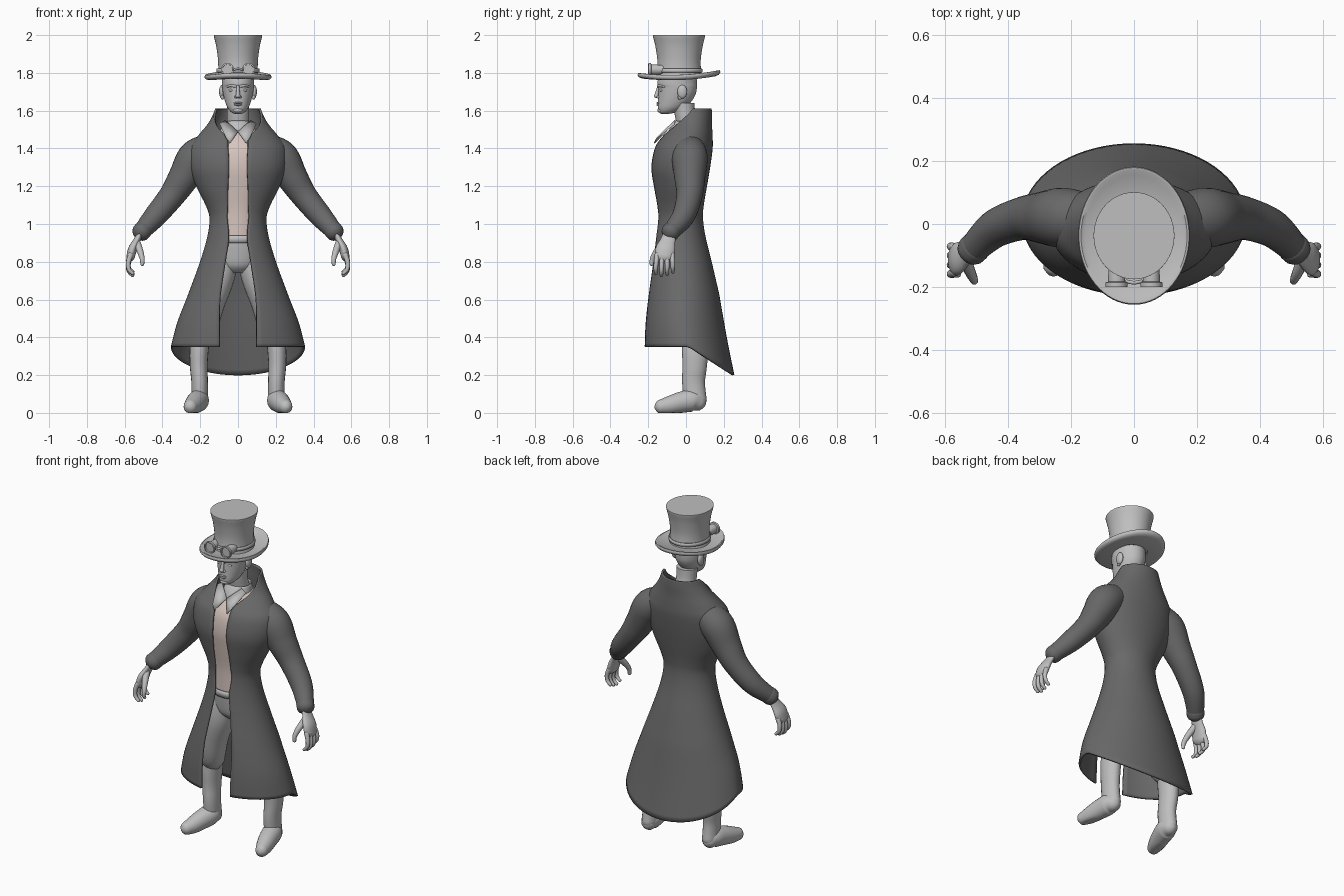
import bpy, bmesh
from math import sin, cos, pi, radians
from mathutils import Vector

if "Cube" in bpy.data.objects:
    bpy.data.objects.remove(bpy.data.objects["Cube"])
parts = []


def material(name, rgb):
    m = bpy.data.materials.new(name)
    m.use_nodes = True
    m.diffuse_color = (*rgb, 1)
    bsdf = next(n for n in m.node_tree.nodes if n.type == 'BSDF_PRINCIPLED')
    bsdf.inputs["Base Color"].default_value = (*rgb, 1)
    return m


dark = material("dark cloth", (.14, .14, .14))
light = material("light grey", (.52, .52, .52))
beige = material("beige shirt", (.68, .56, .51))


def finish(name, bm, mat, mirror=False, thick=0):
    bmesh.ops.recalc_face_normals(bm, faces=bm.faces)
    me = bpy.data.meshes.new(name)
    bm.to_mesh(me)
    bm.free()
    me.materials.append(mat)
    ob = bpy.data.objects.new(name, me)
    bpy.context.collection.objects.link(ob)
    if thick:
        s = ob.modifiers.new("Thickness", 'SOLIDIFY')
        s.thickness, s.offset = thick, 0
    if mirror:
        ob.modifiers.new("Mirror", 'MIRROR').use_mirror_merge = False
    parts.append(ob)
    return ob


def smooth_rows(rows, n):
    """Resample rows of numbers along a Catmull-Rom curve."""
    out, last = [], len(rows) - 1
    for k in range(n + 1):
        u = k / n * last
        i = min(int(u), last - 1)
        t = u - i
        p = [rows[max(0, min(last, i + j))] for j in (-1, 0, 1, 2)]
        out.append([b + .5 * t * (c - a + t * (2*a - 5*b + 4*c - d + t * (3*(b - c) + d - a)))
                    for a, b, c, d in zip(*p)])
    return out


def grid(name, rings, mat, closed=True, caps=True, loop=False, **kw):
    """Skin a list of rings with quads."""
    bm = bmesh.new()
    vs = [[bm.verts.new(p) for p in r] for r in rings]
    n = len(vs[0])
    for i in range(len(vs) if loop else len(vs) - 1):
        a, b = vs[i], vs[(i + 1) % len(vs)]
        for j in range(n if closed else n - 1):
            k = (j + 1) % n
            bm.faces.new((a[j], a[k], b[k], b[j]))
    if caps:
        bm.faces.new(vs[0])
        bm.faces.new(vs[-1])
    return finish(name, bm, mat, **kw)


def loft(name, rows, mat, n=16, seg=40, **kw):
    """Stack of level ellipses: (z, half width, front y, back y)."""
    rings = []
    for z, w, f, b in smooth_rows(rows, n):
        rings.append([Vector((w * sin(a), (f + b) / 2 - (b - f) / 2 * cos(a), z))
                      for a in (2 * pi * j / seg for j in range(seg))])
    return grid(name, rings, mat, **kw)


def tube(name, pts, mat, ref=(0, 1, 0), flat=(1, 1), n=20, seg=20, floor=-9, mirror=True):
    """Tube along (x, y, z, radius) points with rounded ends."""
    path = smooth_rows(pts, n)
    c = [Vector(p[:3]) for p in path]
    r = [p[3] for p in path]
    t0, t1 = (c[1] - c[0]).normalized(), (c[-1] - c[-2]).normalized()
    r0, r1 = r[0], r[-1]
    for s in (.5, .8, .97):
        k = (1 - s * s) ** .5
        c = [c[0] - t0 * r0 * (.3 if s == .5 else .2)] + c + [c[-1] + t1 * r1 * (.3 if s == .5 else .2)]
        r = [r0 * k] + r + [r1 * k]
    rings = []
    for i, p in enumerate(c):
        t = (c[min(i + 1, len(c) - 1)] - c[max(i - 1, 0)]).normalized()
        u = t.cross(Vector(ref)).normalized()
        v = u.cross(t)
        ring = [p + r[i] * (u * flat[0] * cos(a) + v * flat[1] * sin(a))
                for a in (2 * pi * j / seg for j in range(seg))]
        for q in ring:
            q.z = max(q.z, floor)
        rings.append(ring)
    return grid(name, rings, mat, mirror=mirror)


def ball(name, loc, size, mirror=True):
    bm = bmesh.new()
    bmesh.ops.create_uvsphere(bm, u_segments=20, v_segments=12, radius=1)
    for v in bm.verts:
        v.co = Vector(loc) + Vector(a * b for a, b in zip(v.co, size))
    return finish(name, bm, light, mirror)


# Long open coat: z, half width, front y, back y, opening half angle
coat_rows = [(1.61, .115, -.06, .13, 92), (1.57, .13, -.065, .132, 72), (1.52, .16, -.08, .132, 44),
             (1.46, .21, -.125, .135, 17), (1.40, .25, -.162, .135, 12), (1.3, .25, -.18, .122, 11),
             (1.2, .215, -.168, .105, 14), (1.1, .165, -.153, .088, 19), (1.03, .145, -.15, .084, 23),
             (.93, .157, -.158, .098, 18), (.8, .195, -.176, .13, 20), (.63, .257, -.203, .17, 21),
             (.48, .315, -.218, .21, 18), (.35, .35, -.222, .25, 16)]
rings = []
for z, w, f, b, o in smooth_rows(coat_rows, 60):
    ring, drop = [], max(0, (.63 - z) / .28)
    for j in range(65):
        a = radians(o) + (2 * pi - 2 * radians(o)) * j / 64
        ring.append(Vector((w * sin(a), (f + b) / 2 - (b - f) / 2 * cos(a),
                            z - .15 * drop * max(0, -cos(a)))))
    rings.append(ring)
grid("long_coat", rings, dark, closed=False, caps=False, thick=.012)

# Sleeves and cuffs
tube("sleeves", [(.15, .02, 1.40, .08), (.225, .02, 1.35, .095), (.285, .02, 1.25, .083),
                 (.35, .018, 1.15, .069), (.44, -.015, 1.04, .06), (.515, -.085, .955, .045)],
     dark, n=32, seg=28)
tube("cuffs", [(.503, -.073, .968, .05), (.516, -.086, .953, .049)], dark, n=3)

# Hands: wrist and palm, four curled fingers, thumb
tube("palms", [(.51, -.08, .965, .03), (.535, -.095, .915, .036), (.557, -.108, .87, .047),
               (.568, -.115, .83, .045)], light, flat=(.5, 1.1))
for i, name in enumerate(("index", "middle", "ring", "little")):
    y, dz = -.152 + .026 * i, (.004, -.006, 0, .012)[i]
    tube(name + "_fingers", [(.567, y, .84, .014), (.581, y - .006 + .003 * i, .79 + dz, .0125),
                             (.577, y - .008 + .004 * i, .755 + dz, .011),
                             (.556, y - .008 + .004 * i, .733 + dz, .009)], light, n=12, seg=12)
tube("thumbs", [(.535, -.115, .9, .02), (.518, -.155, .855, .017), (.507, -.178, .815, .013),
                (.507, -.182, .785, .01)], light, n=12, seg=12)

# Shirt with folded collar
loft("shirt", [(.92, .125, -.138, .075), (1.03, .12, -.138, .065), (1.1, .14, -.142, .07),
               (1.2, .185, -.155, .085), (1.3, .215, -.165, .1), (1.4, .2, -.15, .11),
               (1.47, .13, -.105, .11), (1.51, .08, -.07, .09)], beige, n=28)
loft("collar_stand", [(1.47, .085, -.095, .09), (1.51, .076, -.08, .08), (1.545, .07, -.055, .075)],
     light, n=6, caps=False, thick=.006)
bm = bmesh.new()
flap = [bm.verts.new(p) for p in ((0, -.108, 1.488), (.042, -.168, 1.428), (.062, -.155, 1.455),
                                  (.098, -.06, 1.53), (.066, -.058, 1.548))]
bm.faces.new((flap[0], flap[1], flap[2]))
bm.faces.new((flap[0], flap[2], flap[4]))
bm.faces.new((flap[2], flap[3], flap[4]))
finish("collar_flaps", bm, light, mirror=True, thick=.006)

# Breeches, waistband and buckle
loft("hips", [(.74, .06, -.07, .04), (.78, .11, -.11, .07), (.86, .135, -.128, .085),
              (.94, .125, -.138, .07)], light)
loft("waistband", [(.9, .132, -.146, .08), (.94, .128, -.147, .075)], light, n=2, caps=False, thick=.006)
tube("breeches", [(.07, -.02, .86, .08), (.105, -.022, .72, .087), (.15, -.01, .58, .08),
                  (.178, .01, .47, .075), (.19, .03, .41, .066), (.195, .04, .38, .05)], light, n=26)

# Boots
tube("boot_shafts", [(.19, .045, .44, .058), (.205, .048, .34, .064), (.208, .046, .25, .06),
                     (.203, .04, .16, .056), (.203, .05, .06, .056)], light, flat=(.78, 1.08), floor=.004)
tube("boot_feet", [(.203, .075, .052, .042), (.208, .035, .065, .058), (.222, -.025, .056, .056),
                   (.24, -.09, .04, .048), (.255, -.14, .032, .036)],
     light, ref=(0, 0, 1), flat=(.95, 1), floor=0)

# Head and neck
loft("neck", [(1.46, .085, -.07, .09), (1.52, .062, -.052, .07), (1.58, .058, -.06, .05),
              (1.64, .06, -.07, .045)], light)
loft("head", [(1.583, .018, -.13, -.09), (1.592, .036, -.143, -.05), (1.615, .055, -.149, -.005),
              (1.65, .069, -.148, .03), (1.69, .079, -.147, .052), (1.725, .084, -.147, .058),
              (1.745, .085, -.152, .058), (1.8, .087, -.14, .055)], light, n=28)
tube("nose", [(0, -.143, 1.73, .008), (0, -.153, 1.695, .01), (0, -.157, 1.676, .013)],
     light, n=8, seg=14, mirror=False)
ball("nostrils", (.011, -.147, 1.672), (.008, .01, .007))
tube("eyebrows", [(.012, -.147, 1.728, .007), (.035, -.138, 1.733, .008), (.06, -.112, 1.726, .005)],
     light, ref=(0, 0, 1), n=8, seg=10)
ball("eyes", (.034, -.128, 1.708), (.014, .012, .008))
ball("upper_lip", (0, -.146, 1.641), (.024, .01, .005), False)
ball("lower_lip", (0, -.145, 1.631), (.02, .011, .006), False)
ball("chin", (0, -.134, 1.602), (.026, .018, .014), False)
ball("ears", (.086, -.02, 1.7), (.014, .026, .036))
ball("ear_lobes", (.083, -.032, 1.672), (.009, .012, .014))

# Top hat: crown, curled brim and strap
loft("hat_crown", [(1.775, .112, -.16, .086), (1.81, .105, -.154, .08), (1.87, .106, -.152, .078),
                   (1.94, .115, -.162, .088), (1.99, .127, -.174, .1), (2.0, .128, -.175, .101)],
     light, n=20, seg=48)
section = [(.5, 0), (.88, -.004), (.96, 0), (.995, .008), (1, .015), (.985, .023), (.95, .024),
           (.88, .016), (.5, .018)]
rings = []
for j in range(64):
    s, c = sin(2 * pi * j / 64), cos(2 * pi * j / 64)
    rings.append([Vector((.177 * p * s, -.037 + .219 * p * c,
                          1.766 + h + p * p * (.018 * c * c + .008 * c))) for p, h in section])
grid("hat_brim", rings, light, caps=False, loop=True)
loft("goggle_strap", [(1.803, .111, -.159, .085), (1.822, .110, -.157, .083)], light, n=2,
     caps=False, thick=.006)

# Goggles: cups, raised rims and bridge
profile = [(.024, -.12), (.027, -.165), (.027, -.183), (.035, -.185), (.035, -.199),
           (.028, -.2), (.027, -.192)]
grid("goggles", [[Vector((.055 + r * cos(2 * pi * j / 28), y, 1.817 + r * sin(2 * pi * j / 28)))
                  for j in range(28)] for r, y in profile], light, mirror=True)
tube("goggle_bridge", [(-.024, -.182, 1.817, .006), (0, -.186, 1.822, .006), (.024, -.182, 1.817, .006)],
     light, n=8, seg=10, mirror=False)

# Smooth shading with sharp edges kept
bpy.ops.object.select_all(action='DESELECT')
for ob in parts:
    ob.select_set(True)
bpy.context.view_layer.objects.active = parts[0]
bpy.ops.object.shade_smooth_by_angle(angle=radians(40))
